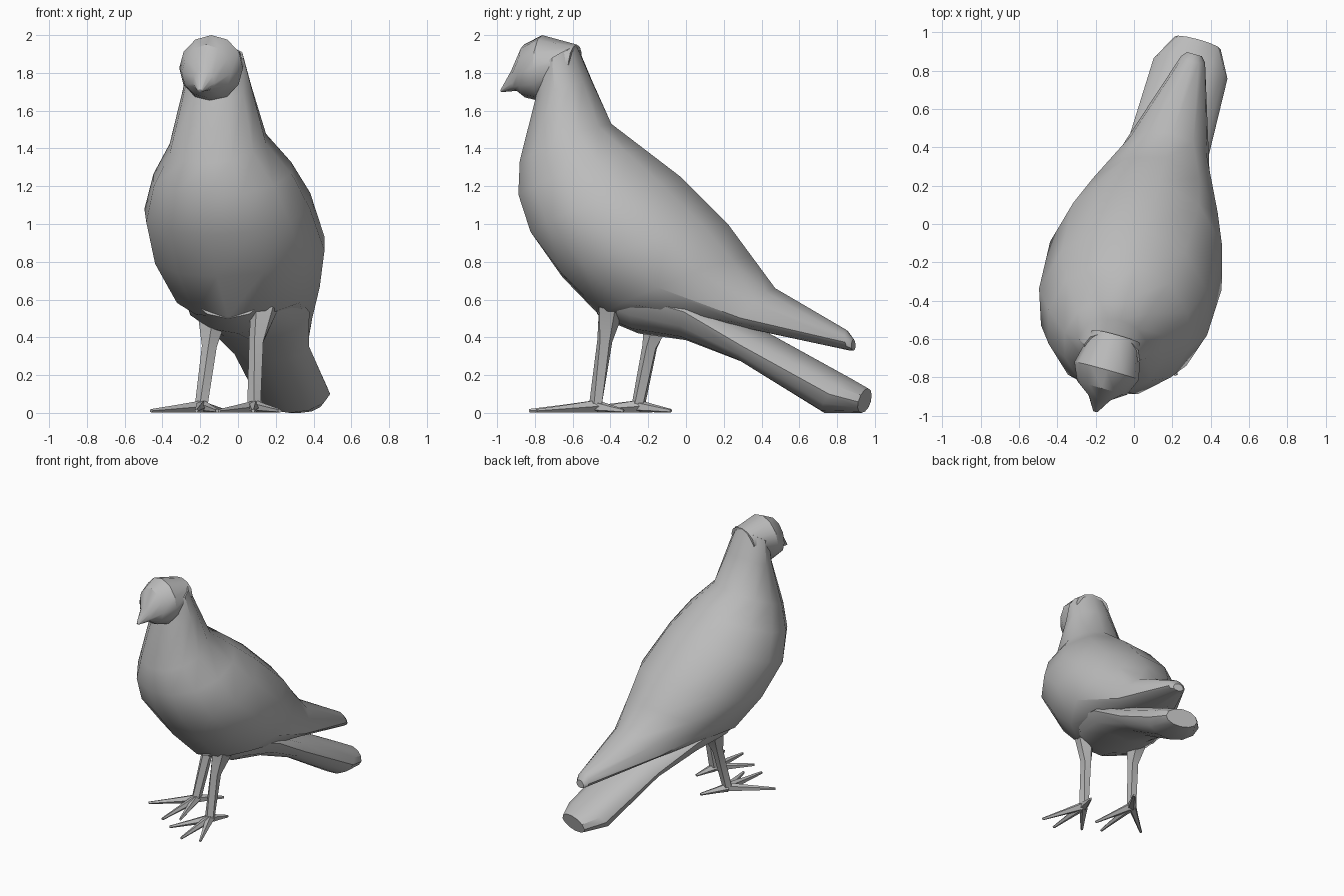
import bpy
import bmesh
import math
from mathutils import Matrix, Vector

cube = bpy.data.objects.get("Cube")
if cube:
    bpy.data.objects.remove(cube, do_unlink=True)

grey = bpy.data.materials.new("plain grey")
grey.use_nodes = True
colour = (0.5, 0.5, 0.5, 1)
grey.diffuse_color = colour
grey.node_tree.nodes["Principled BSDF"].inputs["Base Color"].default_value = colour

# The bird stands turned a little from the front axis
TURN = Matrix.Translation((0.07, 0, 0)) @ Matrix.Rotation(math.radians(-15.5), 4, "Z")
SIDES = 12


def skin(name, rings, smooth_angle, matrix=None):
    """Bridge equal rings of points into a closed mesh object."""
    bm = bmesh.new()
    loops = [[bm.verts.new(p) for p in ring] for ring in rings]
    n = len(loops[0])
    for a, b in zip(loops, loops[1:]):
        for i in range(n):
            j = (i + 1) % n
            bm.faces.new((a[i], a[j], b[j], b[i]))
    bm.faces.new(loops[0])
    bm.faces.new(loops[-1])
    if matrix:
        bm.transform(matrix)
    bmesh.ops.recalc_face_normals(bm, faces=bm.faces)
    mesh = bpy.data.meshes.new(name)
    bm.to_mesh(mesh)
    bm.free()
    mesh.materials.append(grey)
    obj = bpy.data.objects.new(name, mesh)
    bpy.context.collection.objects.link(obj)
    bpy.ops.object.select_all(action="DESELECT")
    obj.select_set(True)
    bpy.context.view_layer.objects.active = obj
    bpy.ops.object.shade_smooth_by_angle(angle=math.radians(smooth_angle))
    return obj


def section(top_y, top_z, low_y, low_z, half_width, side):
    """Oval ring; side is the height fraction of the widest point."""
    top, low = Vector((0, top_y, top_z)), Vector((0, low_y, low_z))
    mid = low.lerp(top, side)
    ring = []
    for k in range(SIDES):
        a = k * math.tau / SIDES
        s, c = math.sin(a), math.cos(a)
        p = mid + (top - mid) * c if c > 0 else mid - (low - mid) * c
        ring.append(p + Vector((half_width * s, 0, 0)))
    return ring


def limb(name, points, radii):
    """Tapered five-sided tube along a few points."""
    pts = [Vector(p) for p in points]
    rings = []
    for i, (p, r) in enumerate(zip(pts, radii)):
        along = (pts[min(i + 1, len(pts) - 1)] - pts[max(i - 1, 0)]).normalized()
        turn = along.to_track_quat("Z", "Y")
        rings.append([p + turn @ Vector((r * math.cos(k * math.tau / 5),
                                         r * math.sin(k * math.tau / 5), 0))
                      for k in range(5)])
    return skin(name, rings, 30)


# Each row: top y, top z, bottom y, bottom z, half width, widest height
parts = {
    # neck, breast, back and folded wings
    "body": [
        (-0.60, 1.94, -0.79, 1.82, 0.15, 0.5),
        (-0.52, 1.76, -0.82, 1.66, 0.19, 0.5),
        (-0.41, 1.53, -0.91, 1.32, 0.265, 0.5),
        (-0.22, 1.39, -0.915, 1.14, 0.38, 0.5),
        (-0.03, 1.25, -0.84, 0.94, 0.455, 0.45),
        (0.23, 1.0, -0.68, 0.72, 0.465, 0.5),
        (0.36, 0.83, -0.46, 0.5, 0.39, 0.5),
        (0.49, 0.66, 0.32, 0.45, 0.235, 0.25),
        (0.88, 0.44, 0.9, 0.33, 0.065, 0.4),
        (0.92, 0.39, 0.92, 0.33, 0.04, 0.4),
    ],
    # belly running into the tail fan
    "belly_and_tail": [
        (-0.42, 0.75, -0.46, 0.5, 0.23, 0.7),
        (-0.2, 0.68, -0.26, 0.42, 0.31, 0.75),
        (0.1, 0.6, 0.0, 0.385, 0.3, 0.7),
        (0.42, 0.44, 0.31, 0.27, 0.215, 0.5),
        (0.91, 0.18, 0.76, 0.0, 0.2, 0.55),
        (1.0, 0.13, 0.965, 0.0, 0.125, 0.45),
    ],
    # skull tapering into the beak
    "head": [
        (-0.60, 1.95, -0.62, 1.75, 0.13, 0.55),
        (-0.79, 2.0, -0.80, 1.65, 0.175, 0.5),
        (-0.89, 1.95, -0.885, 1.67, 0.135, 0.45),
        (-0.955, 1.82, -0.93, 1.705, 0.06, 0.35),
        (-1.018, 1.71, -1.013, 1.698, 0.012, 0.5),
    ],
}
for name, rows in parts.items():
    skin(name, [section(*row) for row in rows], 36, TURN)

# Legs: hip, knee and ankle points, then toe tips on the ground
legs = {
    "left": ([(0.14, -0.40, 0.56), (0.1, -0.43, 0.38), (0.085, -0.475, 0.05)],
             [(-0.1, -0.72), (0.08, -0.83), (0.22, -0.79), (0.14, -0.33)]),
    "right": ([(-0.14, -0.15, 0.48), (-0.15, -0.19, 0.35), (-0.19, -0.25, 0.05)],
              [(-0.46, -0.47), (-0.22, -0.64), (-0.11, -0.57), (-0.07, -0.08)]),
}
toe_names = ["inner_toe", "middle_toe", "outer_toe", "hind_toe"]
for side, (path, tips) in legs.items():
    limb(side + "_leg", path, (0.075, 0.042, 0.037))
    ankle = Vector(path[-1])
    ankle.z = 0.035
    for toe, (x, y) in zip(toe_names, tips):
        tip = Vector((x, y, 0.011))
        knuckle = ankle.lerp(tip, 0.45)
        limb(side + "_" + toe, [ankle, knuckle, tip], (0.034, 0.022, 0.01))
